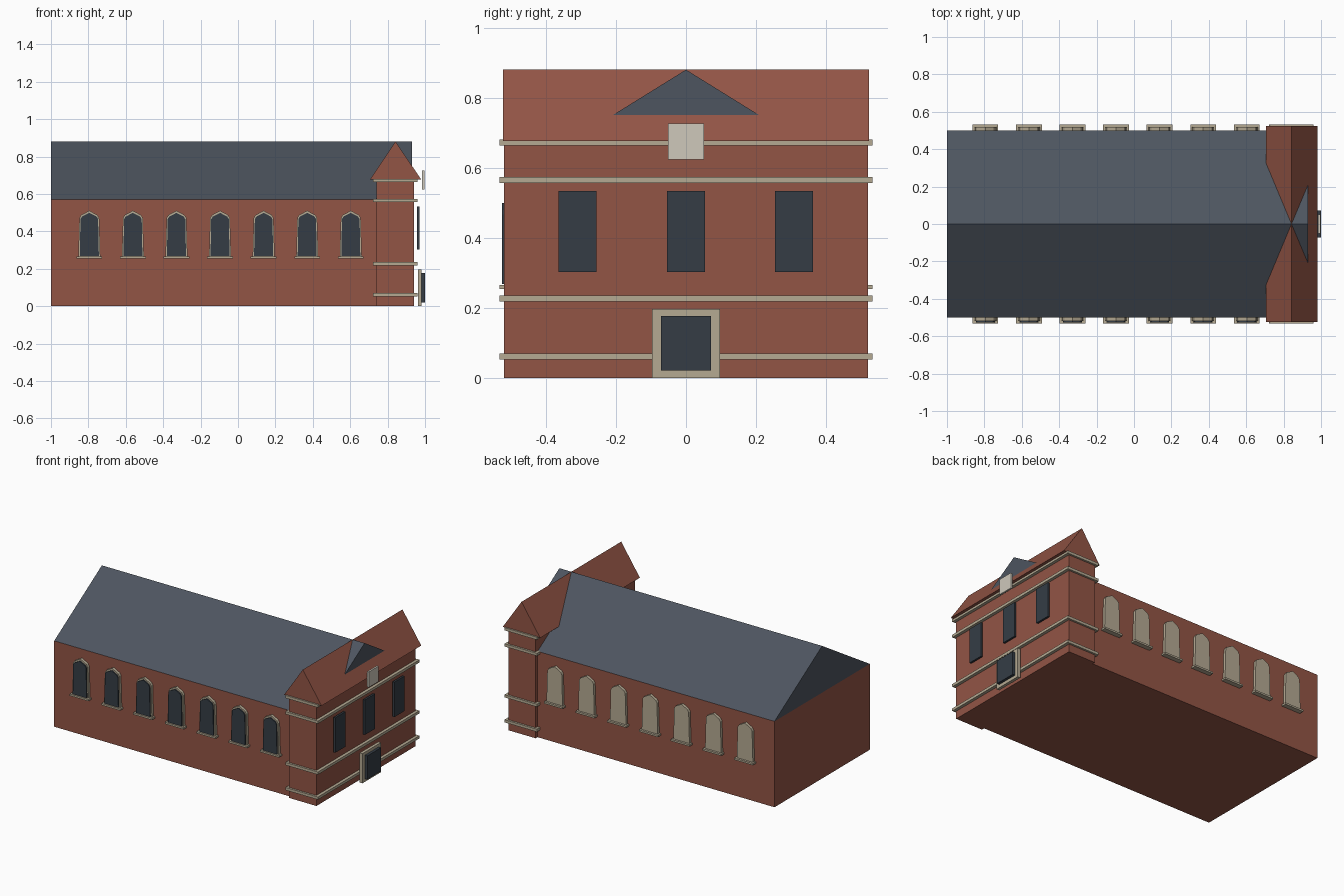
import bpy, bmesh

if "Cube" in bpy.data.objects:
    bpy.data.objects.remove(bpy.data.objects["Cube"])


def material(name, rgb):
    m = bpy.data.materials.new(name)
    m.diffuse_color = (*rgb, 1)
    m.use_nodes = True
    m.node_tree.nodes["Principled BSDF"].inputs["Base Color"].default_value = m.diffuse_color
    return m


BRICK = material("brick", (0.29, 0.09, 0.06))
SLATE = material("slate", (0.075, 0.09, 0.115))
GLASS = material("dark_glass", (0.035, 0.046, 0.06))
STONE = material("stone", (0.46, 0.40, 0.29))
PALE = material("pale_stone", (0.62, 0.58, 0.50))


def prism(name, pts, axis, lo, hi, mat):
    """Extrude a 2D profile along axis 'x' (profile y,z) or 'y' (profile x,z)."""
    bm = bmesh.new()
    place = (lambda a, b: (lo, a, b)) if axis == 'x' else (lambda a, b: (a, lo, b))
    face = bm.faces.new([bm.verts.new(place(a, b)) for a, b in pts])
    out = bmesh.ops.extrude_face_region(bm, geom=[face])
    verts = [g for g in out["geom"] if isinstance(g, bmesh.types.BMVert)]
    d = hi - lo
    bmesh.ops.translate(bm, verts=verts, vec=(d, 0, 0) if axis == 'x' else (0, d, 0))
    bmesh.ops.recalc_face_normals(bm, faces=bm.faces)
    me = bpy.data.meshes.new(name)
    bm.to_mesh(me)
    bm.free()
    me.materials.append(mat)
    ob = bpy.data.objects.new(name, me)
    bpy.context.collection.objects.link(ob)
    return ob


def box(name, x, y, z, mat):
    pts = [(y[0], z[0]), (y[1], z[0]), (y[1], z[1]), (y[0], z[1])]
    return prism(name, pts, 'x', x[0], x[1], mat)


def pointed(cx, wb, wt, z0, z1, z2):
    """Pointed window outline: bottom and top half widths, sill, spring, apex."""
    return [(cx - wb, z0), (cx + wb, z0), (cx + wt, z1), (cx + wt * 0.82, z1 + 0.4 * (z2 - z1)),
            (cx, z2), (cx - wt * 0.82, z1 + 0.4 * (z2 - z1)), (cx - wt, z1)]


# Long hall and its slate roof, which pokes through the cross roof
box("hall_walls", (-1, 0.93), (-0.5, 0.5), (0, 0.57), BRICK)
prism("hall_roof", [(-0.5, 0.57), (0.5, 0.57), (0, 0.88)], 'x', -1, 0.93, SLATE)

# Entrance block with a cross gable roof
box("entrance_block", (0.74, 0.94), (-0.52, 0.52), (0, 0.68), BRICK)
prism("entrance_roof", [(0.705, 0.677), (0.98, 0.677), (0.842, 0.88)], 'y', -0.523, 0.523, BRICK)

# Stone bands around the entrance block
for i, z in enumerate((0.061, 0.227, 0.565, 0.672)):
    box(f"stone_band_{i}", (0.722, 0.96), (-0.533, 0.533), (z - 0.009, z + 0.009), STONE)

# Pointed side windows: frame and sill on both sides, glazing on the front
for i in range(7):
    cx = -0.795 + i * 0.233
    for side, s in (("front", -1), ("back", 1)):
        prism(f"{side}_window_frame_{i}", pointed(cx, 0.059, 0.053, 0.26, 0.472, 0.511),
              'y', s * 0.49, s * 0.518, STONE)
        prism(f"{side}_window_sill_{i}",
              [(cx - 0.069, 0.254), (cx + 0.069, 0.254), (cx + 0.069, 0.266), (cx - 0.069, 0.266)],
              'y', s * 0.49, s * 0.532, STONE)
    prism(f"window_glass_{i}", pointed(cx, 0.051, 0.047, 0.268, 0.466, 0.499),
          'y', -0.50, -0.526, GLASS)

# Tall windows of the entrance face
for i, y in enumerate((-0.31, 0, 0.308)):
    box(f"entrance_window_{i}", (0.957, 0.97), (y - 0.054, y + 0.054), (0.302, 0.534), GLASS)

# Door with stone surround, and blank plaque
box("door_surround", (0.962, 0.982), (-0.097, 0.097), (0, 0.197), STONE)
box("door", (0.975, 1.0), (-0.072, 0.072), (0.021, 0.177), GLASS)
box("plaque", (0.985, 0.997), (-0.051, 0.051), (0.623, 0.726), PALE)
